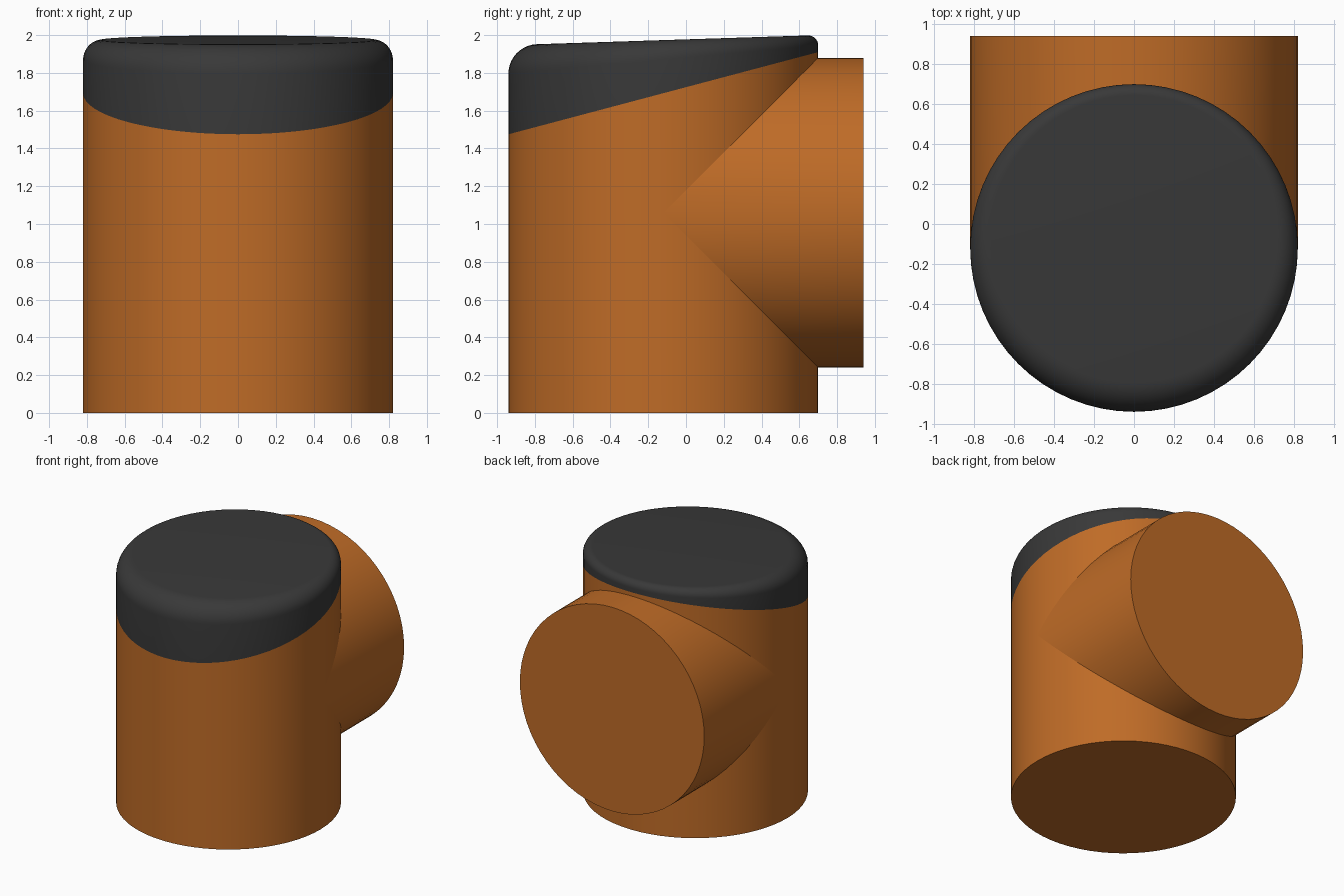
import bpy
import bmesh
from math import sin, cos, pi

SEGMENTS = 64
RADIUS = 0.82
CENTRE_Y = -0.12      # axis of the upright body
PIPE_Z = 1.06         # axis of the rear pipe
BACK_Y = 0.94

cube = bpy.data.objects.get("Cube")
if cube:
    bpy.data.objects.remove(cube, do_unlink=True)


def make_material(name, colour):
    mat = bpy.data.materials.new(name)
    mat.use_nodes = True
    mat.diffuse_color = colour
    mat.node_tree.nodes["Principled BSDF"].inputs["Base Color"].default_value = colour
    return mat


def loft(name, rings, mat, close_start=True, close_end=True):
    """Skin a list of point rings into a smooth-shaded object."""
    bm = bmesh.new()
    loops = [[bm.verts.new(p) for p in ring] for ring in rings]
    for low, high in zip(loops, loops[1:]):
        for i in range(SEGMENTS):
            j = (i + 1) % SEGMENTS
            bm.faces.new((low[i], low[j], high[j], high[i]))
    if close_start:
        bm.faces.new(loops[0][::-1])
    if close_end:
        bm.faces.new(loops[-1])
    bmesh.ops.recalc_face_normals(bm, faces=bm.faces)
    mesh = bpy.data.meshes.new(name)
    bm.to_mesh(mesh)
    bm.free()
    mesh.materials.append(mat)
    obj = bpy.data.objects.new(name, mesh)
    bpy.context.collection.objects.link(obj)
    bpy.ops.object.select_all(action="DESELECT")
    obj.select_set(True)
    bpy.context.view_layer.objects.active = obj
    bpy.ops.object.shade_smooth_by_angle()
    return obj


def slope(front, back, y):
    """Value running evenly from the front of the body to its back."""
    t = (y - CENTRE_Y + RADIUS) / (2 * RADIUS)
    return front + (back - front) * t


def seam_height(y):
    return slope(1.475, 1.91, y)


angles = [2 * pi * i / SEGMENTS for i in range(SEGMENTS)]
orange = make_material("burnt orange", (0.52, 0.148, 0.02, 1))
grey = make_material("charcoal grey", (0.04, 0.04, 0.04, 1))

# Upright body, cut off at a slant under the lid
outline = [(RADIUS * cos(a), CENTRE_Y + RADIUS * sin(a)) for a in angles]
loft("body", [[(x, y, 0) for x, y in outline],
              [(x, y, seam_height(y)) for x, y in outline]], orange)

# Slanted lid whose rounded rim narrows towards the back
lid_rings = [[(x, y, seam_height(y)) for x, y in outline]]
STEPS = 10
for step in range(STEPS + 1):
    bend = pi / 2 * step / STEPS
    ring = []
    for a, (x, y) in zip(angles, outline):
        rim = slope(0.15, 0.055, y)
        r = RADIUS - rim * (1 - cos(bend))
        py = CENTRE_Y + r * sin(a)
        ring.append((r * cos(a), py, slope(1.947, 2.0, py) - rim * (1 - sin(bend))))
    lid_rings.append(ring)
loft("lid", lid_rings, grey, close_start=False)

# Rear pipe, mitred where it meets the body
pipe_outline = [(RADIUS * cos(a), RADIUS * sin(a)) for a in angles]
loft("rear_pipe", [[(x, CENTRE_Y + abs(h), PIPE_Z + h) for x, h in pipe_outline],
                   [(x, BACK_Y, PIPE_Z + h) for x, h in pipe_outline]],
     orange, close_start=False)
